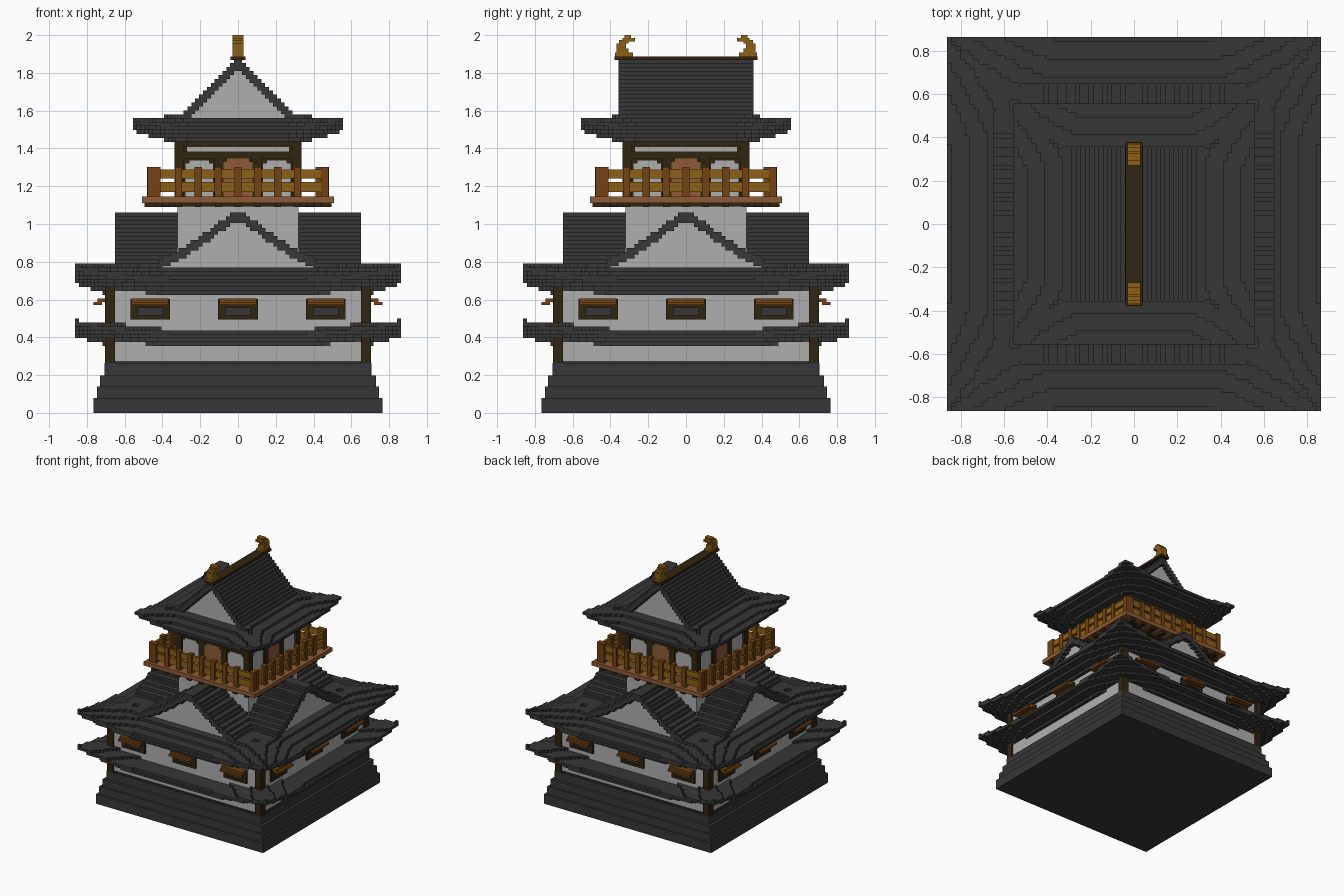
import bpy
import math

if "Cube" in bpy.data.objects:
    bpy.data.objects.remove(bpy.data.objects["Cube"], do_unlink=True)

V = 0.0208  # stair-step size of the blocky style


def material(name, rgb):
    m = bpy.data.materials.new(name)
    m.use_nodes = True
    m.diffuse_color = (*rgb, 1)
    bsdf = m.node_tree.nodes["Principled BSDF"]
    bsdf.inputs["Base Color"].default_value = (*rgb, 1)
    bsdf.inputs["Roughness"].default_value = 0.9
    return m


ROOF = material("charcoal_tile", (0.038, 0.038, 0.038))
WHITE = material("plaster", (0.43, 0.43, 0.43))
DARK = material("dark_timber", (0.030, 0.018, 0.005))
SIENNA = material("sienna_wood", (0.27, 0.105, 0.035))
RUST = material("rust_wood", (0.175, 0.055, 0.007))
GOLD = material("gold_wood", (0.27, 0.115, 0.008))


# A part is a list of boxes (x0, x1, y0, y1, z0, z1) joined in one mesh
def part(name, mat, boxes):
    verts, faces = [], []
    for x0, x1, y0, y1, z0, z1 in boxes:
        k = len(verts)
        verts += [(x, y, z) for z in (z0, z1)
                  for x, y in ((x0, y0), (x1, y0), (x1, y1), (x0, y1))]
        faces += [[k + i for i in f] for f in (
            (3, 2, 1, 0), (4, 5, 6, 7), (0, 1, 5, 4),
            (1, 2, 6, 5), (2, 3, 7, 6), (3, 0, 4, 7))]
    mesh = bpy.data.meshes.new(name)
    mesh.from_pydata(verts, [], faces)
    mesh.materials.append(mat)
    ob = bpy.data.objects.new(name, mesh)
    bpy.context.collection.objects.link(ob)
    return ob


def turn(b):
    return (-b[3], -b[2], b[0], b[1], b[4], b[5])


def four(boxes):
    """Repeat boxes drawn for the front on all four sides."""
    out, cur = [], list(boxes)
    for _ in range(4):
        out += cur
        cur = [turn(b) for b in cur]
    return out


def slab(h, z0, z1):
    return (-h, h, -h, h, z0, z1)


def snap(z):
    return round(z / V) * V


# Upturned eave: corbelled underside, flared corners, built in stepped cells
def eave(name, half, wall, hole, z_bot, rise, z_top, slope, flare):
    n = round(2 * half / V)
    s = 2 * half / n

    def heights(x, y):
        d, u = max(abs(x), abs(y)), min(abs(x), abs(y))
        if d < hole:
            return None
        e = (d - wall) / (half - wall)
        lift = flare * max(0, (u / half - 0.42) / 0.55) ** 1.4
        bot = snap(z_bot + rise * max(e, 0) + lift)
        return bot, max(snap(z_top - slope * e + lift), bot + V)

    boxes = []
    for j in range(n):
        y0 = -half + j * s
        start, last = 0, None
        for i in range(n + 1):
            h = heights(-half + (i + .5) * s, y0 + s / 2) if i < n else None
            if h != last or i == n:
                if last:
                    boxes.append((-half + start * s, -half + i * s, y0, y0 + s, *last))
                start, last = i, h
    part(name, ROOF, boxes)


# Stepped gable along y: list of roof boxes and list of plaster infill boxes
def gable(points, length, infill, base, thick):
    roof, fill = [], []
    end = points[-1][0]
    n = round(end / V)
    s = end / n
    for i in range(n):
        x = (i + .5) * s
        for (xa, za), (xb, zb) in zip(points, points[1:]):
            if xa <= x <= xb:
                z = snap(za + (zb - za) * (x - xa) / (xb - xa))
        for x0, x1 in ((i * s, (i + 1) * s), (-(i + 1) * s, -i * s)):
            roof.append((x0, x1, -length, length, z - thick, z))
            if z - thick > base:
                fill.append((x0, x1, -infill, infill, base, z - thick))
    return roof, fill


# Stone base
part("stone_base", ROOF, [slab(0.765, 0, 0.078), slab(0.747, 0.078, 0.14),
                          slab(0.73, 0.14, 0.197), slab(0.707, 0.197, 0.265),
                          slab(0.697, 0.265, 0.275)])

# Lower storeys
part("lower_walls", WHITE, [slab(0.69, 0.275, 0.74)])
part("corner_posts", DARK, four([(0.65, 0.705, -0.705, -0.65, 0.265, 0.74)]))
eave("lower_eave", 0.863, 0.69, 0.66, 0.355, 0.045, 0.445, 0.02, 0.06)
eave("middle_eave", 0.863, 0.69, 0.58, 0.625, 0.06, 0.755, 0.04, 0.06)

# Windows with propped shutters
frames, panes, shutters = [], [], []
for cx in (-0.465, 0, 0.465):
    frames += [(cx - 0.105, cx + 0.105, -0.705, -0.68, 0.555, 0.602),
               (cx - 0.105, cx + 0.105, -0.705, -0.68, 0.495, 0.515),
               (cx - 0.105, cx - 0.065, -0.705, -0.68, 0.515, 0.555),
               (cx + 0.065, cx + 0.105, -0.705, -0.68, 0.515, 0.555)]
    panes.append((cx - 0.07, cx + 0.07, -0.694, -0.68, 0.51, 0.56))
    shutters += [(cx - 0.098, cx + 0.098, -0.745, -0.70, 0.586, 0.605),
                 (cx - 0.098, cx + 0.098, -0.765, -0.72, 0.570, 0.588)]
part("window_frames", DARK, four(frames))
part("window_panes", ROOF, four(panes))
part("window_shutters", RUST, four(shutters))

# Crossing gables on the middle roof
roof, fill = gable([(0, 1.075), (0.21, 0.93), (0.32, 0.86), (0.43, 0.80),
                    (0.52, 0.78), (0.65, 0.765)], 0.65, 0.61, 0.73, 0.055)
part("middle_gable_roofs", ROOF, roof + [turn(b) for b in roof])
part("middle_gable_walls", WHITE, fill + [turn(b) for b in fill])

# Tower shaft and balcony
part("tower_shaft", WHITE, [slab(0.32, 0.7, 1.11)])
part("balcony_floor", SIENNA, [slab(0.507, 1.112, 1.145)])
part("balcony_joists", DARK,
     four([(x - 0.018, x + 0.018, -0.495, -0.30, 1.09, 1.116)
           for x in [i * 0.105 for i in range(-4, 5)]])
     + four([(-0.46, 0.46, -0.40, -0.36, 1.092, 1.114)]))
posts = [i * 0.105 for i in range(-3, 4)] + [-0.43]
part("railing_posts", RUST,
     four([(x - 0.019, x + 0.019, -0.482, -0.445, 1.145, 1.303) for x in posts]
          + [(0.44, 0.48, -0.48, -0.44, 1.145, 1.303)]))
part("railing_rails", GOLD, four([(-0.475, 0.475, -0.473, -0.452, z0, z1)
                                  for z0, z1 in ((1.17, 1.222), (1.24, 1.288))]))

# Top storey: timber frame with plaster panels and a door on each side
part("top_storey_core", DARK, [slab(0.318, 1.14, 1.47)])
part("top_storey_frame", DARK,
     four([(0.285, 0.335, -0.335, -0.285, 1.14, 1.45),
           (-0.30, 0.30, -0.330, -0.31, 1.347, 1.383),
           (-0.30, 0.30, -0.330, -0.31, 1.407, 1.45)]
          + [(x - 0.026, x + 0.026, -0.330, -0.31, 1.14, 1.35)
             for x in (-0.102, 0.102)]))
part("top_storey_panels", WHITE,
     four([(-0.27, 0.27, -0.324, -0.315, 1.383, 1.407)]
          + [(s * 0.205 - 0.072, s * 0.205 + 0.072, -0.324, -0.315, 1.14, 1.32)
             for s in (-1, 1)]
          + [(s * 0.205 - 0.052, s * 0.205 + 0.052, -0.324, -0.315, 1.32, 1.336)
             for s in (-1, 1)]))
part("top_storey_doors", SIENNA, four([(-0.076, 0.076, -0.328, -0.315, 1.14, 1.33),
                                       (-0.06, 0.06, -0.328, -0.315, 1.33, 1.347)]))

# Top roof
eave("top_eave", 0.557, 0.335, 0.0, 1.43, 0.06, 1.565, 0.05, 0.045)
# flat deck filling the space beneath the gable
part("top_deck", ROOF, [slab(0.395, 1.46, 1.56)])
roof, fill = gable([(0, 1.88), (0.17, 1.70), (0.30, 1.585), (0.35, 1.555)],
                   0.358, 0.325, 1.55, 0.062)
part("top_gable_roof", ROOF, roof)
part("top_gable_wall", WHITE, fill)
part("ridge_beam", DARK, [(-0.04, 0.04, -0.378, 0.378, 1.868, 1.888)])

# Ridge ornaments with tails curling inwards
tail = [(-0.375, -0.28, 1.888, 1.907), (-0.368, -0.305, 1.907, 1.93),
        (-0.368, -0.318, 1.93, 1.955), (-0.355, -0.305, 1.955, 1.975),
        (-0.335, -0.27, 1.965, 1.985), (-0.325, -0.29, 1.985, 2.0)]
ornaments = [(-0.03, 0.03, *t) for t in tail]
part("ridge_ornaments", GOLD, ornaments + [turn(turn(b)) for b in ornaments])
